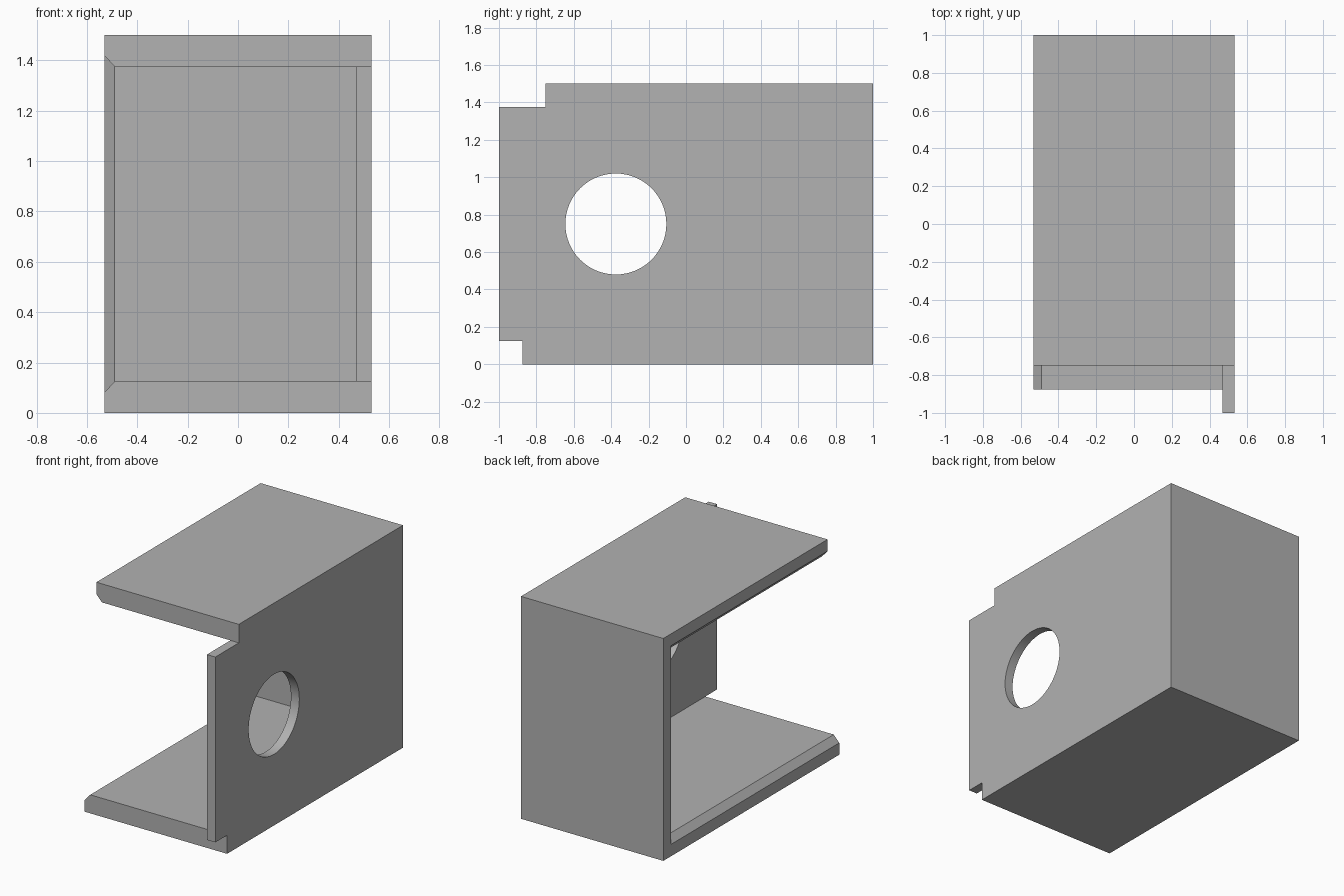
import bpy, bmesh, math
from mathutils import Matrix

if "Cube" in bpy.data.objects:
    bpy.data.objects.remove(bpy.data.objects["Cube"], do_unlink=True)

HALF_W = 0.531      # half width in x
HEIGHT = 1.5
PANEL = 0.125       # top, bottom and back thickness
SIDE = 0.0625       # left wall thickness
LIP = 0.08          # panel thickness at the chamfered open edge
CHAMFER = 0.041     # chamfer depth in x


def loft(name, rings):
    """Solid through matching rings of points, capped at both ends."""
    bm = bmesh.new()
    loops = [[bm.verts.new(p) for p in ring] for ring in rings]
    n = len(loops[0])
    for a, b in zip(loops, loops[1:]):
        for i in range(n):
            j = (i + 1) % n
            bm.faces.new((a[i], a[j], b[j], b[i]))
    bm.faces.new(loops[0])
    bm.faces.new(loops[-1])
    bmesh.ops.recalc_face_normals(bm, faces=bm.faces)
    return link(name, bm)


def link(name, bm):
    mesh = bpy.data.meshes.new(name)
    bm.to_mesh(mesh)
    bm.free()
    obj = bpy.data.objects.new(name, mesh)
    bpy.context.collection.objects.link(obj)
    return obj


def cut(obj, cutter):
    """Subtract the cutter and remove it."""
    cutter.hide_render = True
    mod = obj.modifiers.new("cut", 'BOOLEAN')
    mod.operation, mod.solver, mod.object = 'DIFFERENCE', 'EXACT', cutter
    bpy.context.view_layer.objects.active = obj
    bpy.ops.object.modifier_apply(modifier=mod.name)
    bpy.data.objects.remove(cutter, do_unlink=True)


# Enclosure body: side silhouette with the stepped front, swept across x
top_in, low_in = HEIGHT - PANEL, PANEL
outline = [(-0.75, HEIGHT), (1, HEIGHT), (1, 0), (-0.875, 0),
           (-0.875, low_in), (-1, low_in), (-1, top_in), (-0.75, top_in)]
body = loft("enclosure", [[(x, y, z) for y, z in outline] for x in (-HALF_W, HALF_W)])


# Cavity: open at the front and right, flared where the rim is chamfered
def cavity_ring(x, t):
    return [(x, -1.2, t), (x, 1 - t, t), (x, 1 - t, HEIGHT - t), (x, -1.2, HEIGHT - t)]


cut(body, loft("cavity_cutter", [
    cavity_ring(-HALF_W - CHAMFER, 2 * LIP - PANEL),
    cavity_ring(-HALF_W + CHAMFER, PANEL),
    cavity_ring(HALF_W - SIDE, PANEL)]))

# Round port through the left wall
bm = bmesh.new()
bmesh.ops.create_cone(bm, cap_ends=True, segments=64, radius1=0.27, radius2=0.27, depth=0.4,
                      matrix=Matrix.Translation((HALF_W, -0.375, 0.75))
                      @ Matrix.Rotation(math.pi / 2, 4, 'Y'))
cut(body, link("port_cutter", bm))

# Plain grey material
grey = bpy.data.materials.new("plain_grey")
grey.use_nodes = True
colour = (0.445, 0.445, 0.445, 1)
grey.diffuse_color = colour
grey.node_tree.nodes["Principled BSDF"].inputs["Base Color"].default_value = colour
body.data.materials.clear()
body.data.materials.append(grey)

bpy.ops.object.select_all(action='DESELECT')
body.select_set(True)
bpy.context.view_layer.objects.active = body
bpy.ops.object.shade_smooth_by_angle(angle=math.radians(30))
